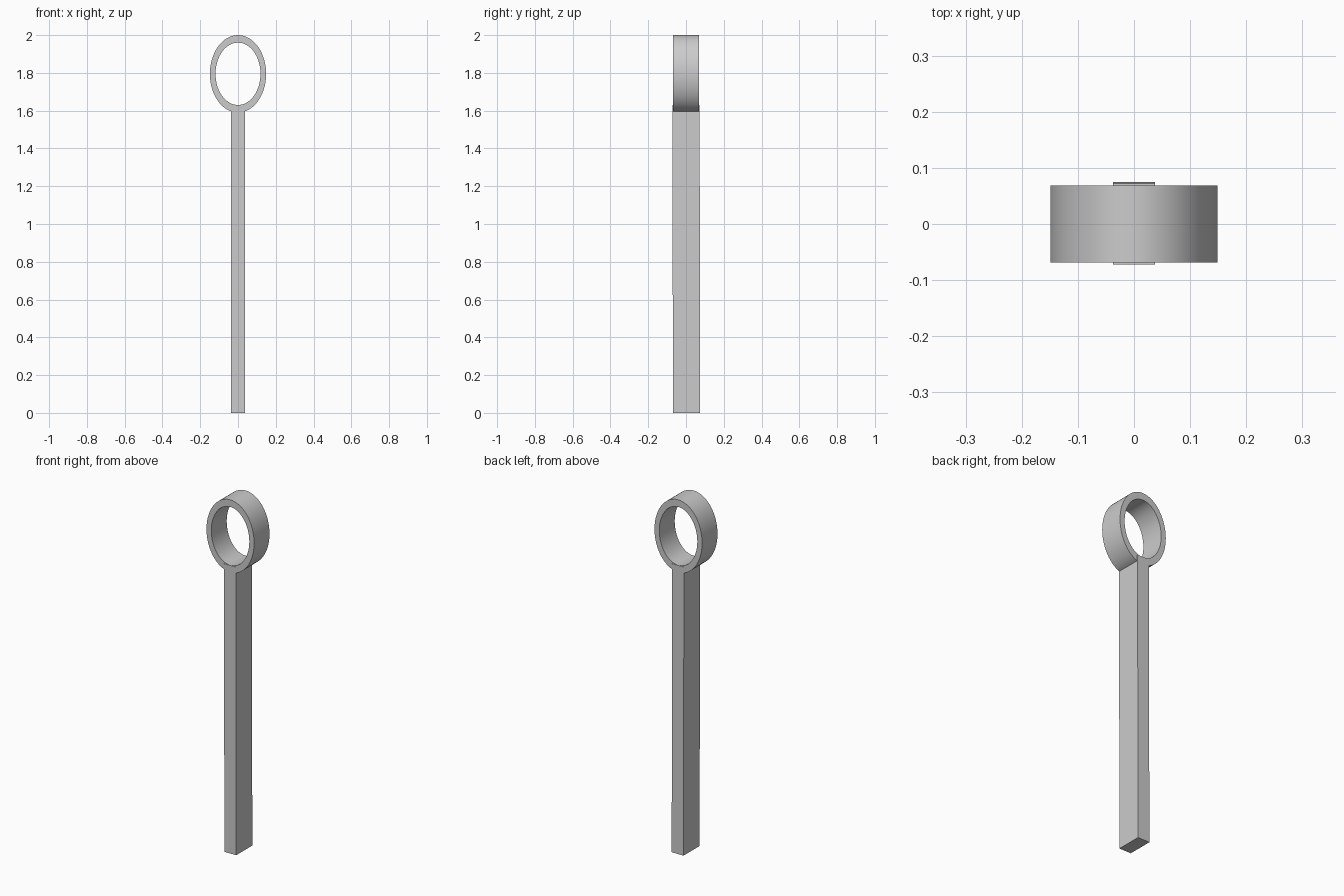
import bpy, bmesh
from math import cos, sin, tau, radians

cube = bpy.data.objects.get("Cube")
if cube:
    bpy.data.objects.remove(cube, do_unlink=True)

grey = bpy.data.materials.new("plain_grey")
grey.use_nodes = True
colour = (0.6, 0.6, 0.6, 1)
grey.diffuse_color = colour
grey.node_tree.nodes["Principled BSDF"].inputs["Base Color"].default_value = colour


def add_object(name, bm):
    bmesh.ops.recalc_face_normals(bm, faces=bm.faces)
    mesh = bpy.data.meshes.new(name)
    bm.to_mesh(mesh)
    bm.free()
    mesh.materials.append(grey)
    obj = bpy.data.objects.new(name, mesh)
    bpy.context.collection.objects.link(obj)
    return obj


# Oval ring: a rectangular section swept around an ellipse
SEGMENTS = 64
CENTRE_Z = 1.795
HALF_DEPTH = 0.069
section = [(0.149, 0.205, -HALF_DEPTH), (0.149, 0.205, HALF_DEPTH),
           (0.119, 0.165, HALF_DEPTH), (0.119, 0.165, -HALF_DEPTH)]
bm = bmesh.new()
loops = []
for i in range(SEGMENTS):
    a = tau * i / SEGMENTS
    loops.append([bm.verts.new((rx * cos(a), y, CENTRE_Z + rz * sin(a)))
                  for rx, rz, y in section])
for i, loop in enumerate(loops):
    following = loops[(i + 1) % SEGMENTS]
    for j in range(4):
        k = (j + 1) % 4
        bm.faces.new((loop[j], loop[k], following[k], following[j]))
ring = add_object("oval_ring", bm)
bpy.context.view_layer.objects.active = ring
ring.select_set(True)
bpy.ops.object.shade_smooth_by_angle(angle=radians(30))

# Straight shaft, slightly deeper than the ring and joined into its base
SHAFT_TOP = 1.63
bm = bmesh.new()
bmesh.ops.create_cube(bm, size=1)
for v in bm.verts:
    lean = 0.003 if v.co.z < 0 else 0
    v.co = (v.co.x * 0.074, v.co.y * 0.144 + lean, (v.co.z + 0.5) * SHAFT_TOP)
add_object("shaft", bm)
